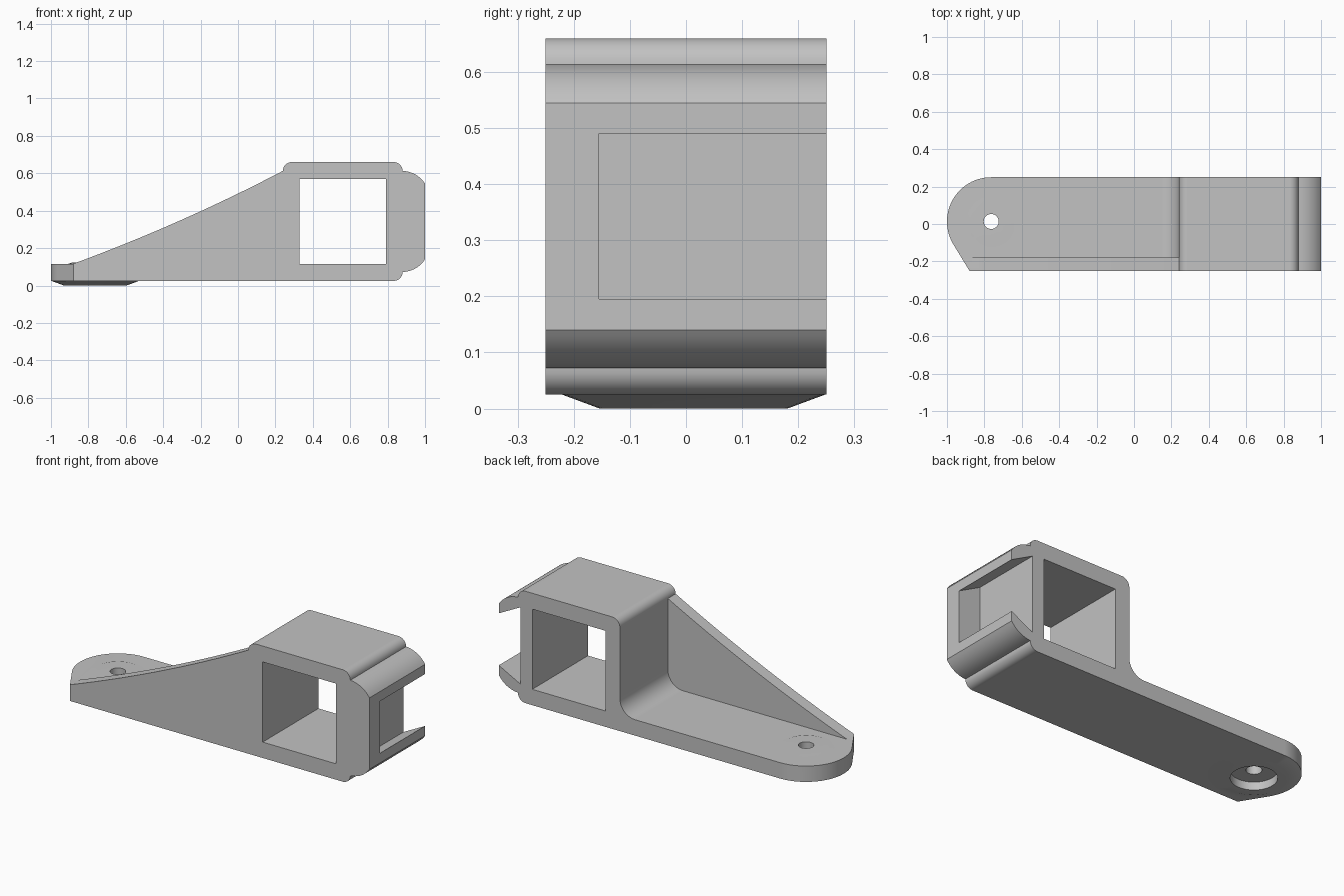
import bpy, bmesh
from math import sin, cos, pi, radians, atan2, acos, hypot

old = bpy.data.objects.get("Cube")
if old:
    bpy.data.objects.remove(old)

grey = bpy.data.materials.new("plain grey")
grey.use_nodes = True
grey.diffuse_color = (0.54, 0.54, 0.54, 1)
grey.node_tree.nodes["Principled BSDF"].inputs["Base Color"].default_value = grey.diffuse_color


def arc(cx, cz, r, start, end, steps=8):
    angles = [radians(start + (end - start) * i / steps) for i in range(steps + 1)]
    return [(cx + r * cos(a), cz + r * sin(a)) for a in angles]


def bend(a, b, c, steps=10):
    """Quadratic curve from a to c, pulled towards b."""
    ts = [i / steps for i in range(steps + 1)]
    return [tuple((1 - t) ** 2 * p + 2 * t * (1 - t) * q + t * t * s
                  for p, q, s in zip(a, b, c)) for t in ts]


def loft(name, rings):
    """Closed solid through rings with equal point counts."""
    bm = bmesh.new()
    loops = [[bm.verts.new(p) for p in ring] for ring in rings]
    for low, high in zip(loops, loops[1:]):
        for i in range(len(low)):
            j = (i + 1) % len(low)
            bm.faces.new((low[i], low[j], high[j], high[i]))
    bm.faces.new(loops[0])
    bm.faces.new(loops[-1])
    bmesh.ops.recalc_face_normals(bm, faces=bm.faces)
    mesh = bpy.data.meshes.new(name)
    bm.to_mesh(mesh)
    bm.free()
    mesh.materials.append(grey)
    obj = bpy.data.objects.new(name, mesh)
    bpy.context.collection.objects.link(obj)
    return obj


def side_prism(name, profile, y0, y1):
    return loft(name, [[(x, y, z) for x, z in profile] for y in (y0, y1)])


def turned(name, steps):
    """Solid of revolution about the foot axis from (radius, height) steps."""
    return loft(name, [[(x, y, z) for x, y in arc(FX, FY, r, 0, 360, 48)[:-1]]
                       for r, z in steps])


def combine(target, tool, operation):
    mod = target.modifiers.new(operation, 'BOOLEAN')
    mod.object, mod.operation, mod.solver = tool, operation, 'EXACT'
    bpy.context.view_layer.objects.active = target
    bpy.ops.object.modifier_apply(modifier=mod.name)
    bpy.data.objects.remove(tool)


HALF = 0.25              # half depth
BASE, FLOOR = 0.025, 0.115   # underside and top of the arm plate
MID = 0.3425             # mirror height of the head
R = 0.2365               # foot radius
FX, FY = R - 1, HALF - R     # foot axis

# Full side outline: head with stepped jaws, then the sloping rib
upper_end = (arc(0.833, 0.613, 0.047, 90, 0)
             + bend((0.885, 0.613), (0.96, 0.605), (1, 0.545)))
lower_end = [(x, 2 * MID - z) for x, z in reversed(upper_end)]
outline = (bend((-0.885, FLOOR), (-0.3, 0.33), (0.24, 0.613), 16)
           + arc(0.287, 0.613, 0.047, 180, 90)[1:]
           + upper_end + lower_end
           + [(-1.1, BASE), (-1.1, FLOOR)])
bracket = side_prism("mounting_bracket", outline, -HALF, HALF)

# Clear the space behind the rib, with a fillet against the head
clearance = ([(-1.3, FLOOR)] + arc(0.145, FLOOR + 0.095, 0.095, -90, 0, 10)
             + [(0.24, 0.9), (-1.3, 0.9)])
combine(bracket, side_prism("rib_cutter", clearance, -0.18, 0.4), 'DIFFERENCE')

# Square window through the head
window = [(0.33, 0.115), (0.79, 0.115), (0.79, 0.57), (0.33, 0.57)]
combine(bracket, side_prism("window_cutter", window, -0.4, 0.4), 'DIFFERENCE')

# Dovetail slot in the end, open at the back
half_in, half_out, slope = 0.2175, 0.1475, 0.07 / 0.135
out = half_out - slope * 0.1
slot = [(0.865, MID - half_in), (1.1, MID - out), (1.1, MID + out), (0.865, MID + half_in)]
combine(bracket, side_prism("slot_cutter", slot, -0.155, 0.4), 'DIFFERENCE')

# Trim the foot to a round end with a tangent flat to the front corner
cx, cy = -0.88, -HALF
dx, dy = cx - FX, cy - FY
touch = (atan2(dy, dx) - acos(R / hypot(dx, dy))) * 180 / pi % 360
slant = R * sin(radians(touch)) + FY
ux, uy = cx - (FX + R * cos(radians(touch))), cy - slant
plan = ([(1.3, 0.4), (FX, 0.4)] + arc(FX, FY, R, 90, touch, 28)
        + [(cx + ux, cy + uy), (1.3, cy + uy)])
trim = loft("foot_trim", [[(x, y, z) for x, y in plan] for z in (-0.5, 1.2)])
combine(bracket, trim, 'INTERSECT')

# Tapered pad under the foot and low raised pad on top
pad = turned("foot_pad", [(0.167, 0), (R - 0.002, BASE), (0.19, 0.05),
                          (0.16, 0.11), (0.12, 0.124)])
combine(bracket, pad, 'UNION')

# Screw hole with a counterbore below
drill = turned("screw_cutter", [(0.118, -0.1), (0.118, 0.045), (0.04, 0.045), (0.04, 0.3)])
combine(bracket, drill, 'DIFFERENCE')

# Smooth curves, crisp edges
bpy.ops.object.select_all(action='DESELECT')
bracket.select_set(True)
bpy.context.view_layer.objects.active = bracket
bpy.ops.object.shade_smooth_by_angle(angle=radians(25))
weighted = bracket.modifiers.new("even_shading", 'WEIGHTED_NORMAL')
weighted.keep_sharp = True
